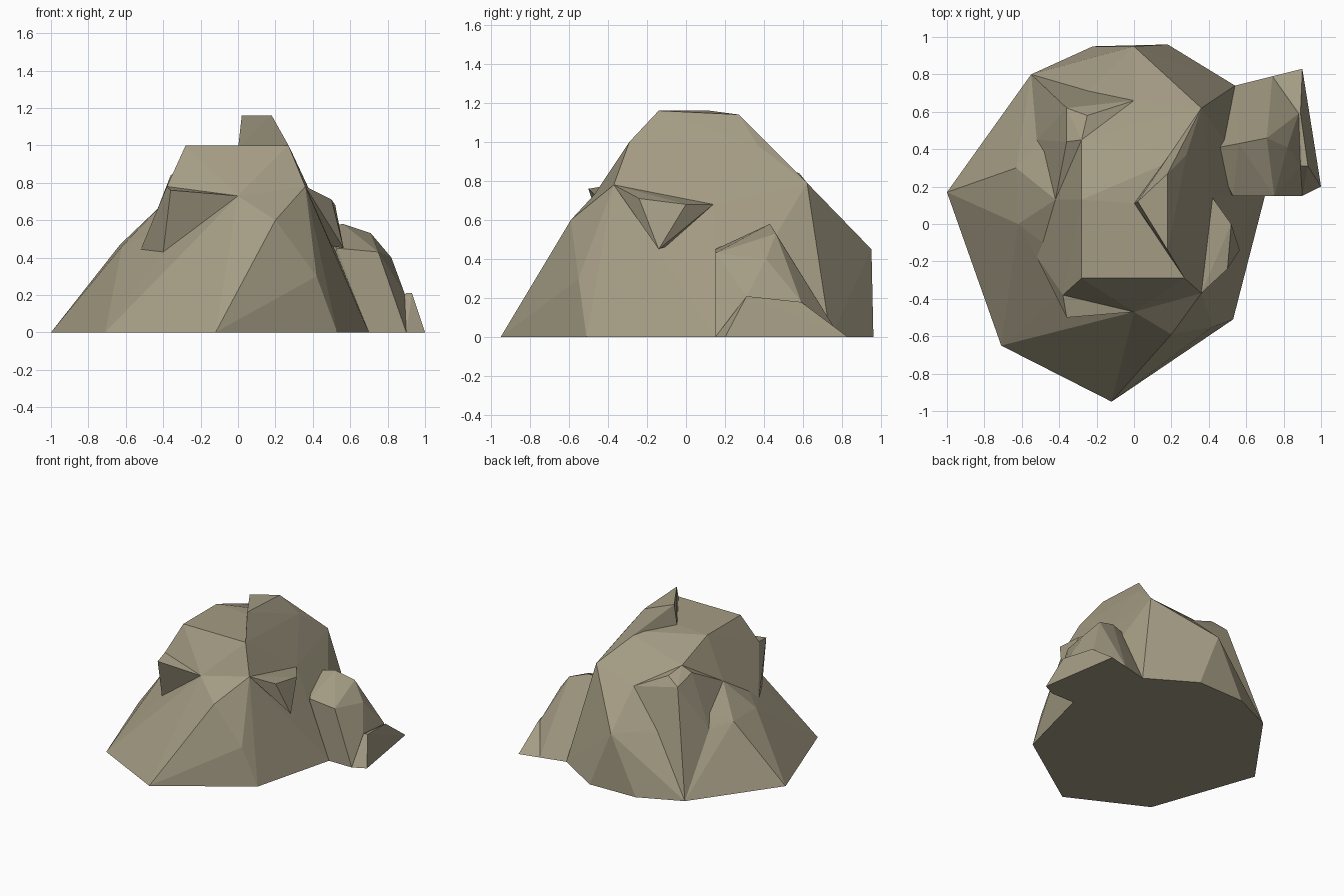
import bpy, bmesh, math

if "Cube" in bpy.data.objects:
    bpy.data.objects.remove(bpy.data.objects["Cube"])

rock = bpy.data.materials.new("rock")
rock.diffuse_color = (0.37, 0.33, 0.23, 1)
rock.use_nodes = True
rock.node_tree.nodes["Principled BSDF"].inputs["Base Color"].default_value = rock.diffuse_color


def facet_block(name, *points):
    """Flat-faced rock chunk wrapped around a few corner points."""
    bm = bmesh.new()
    for p in points:
        bm.verts.new(p)
    res = bmesh.ops.convex_hull(bm, input=bm.verts[:])
    loose = {g for g in res["geom_interior"] + res["geom_unused"]
             if isinstance(g, bmesh.types.BMVert)}
    bmesh.ops.delete(bm, geom=list(loose), context='VERTS')
    bmesh.ops.dissolve_limit(bm, angle_limit=math.radians(1),
                             verts=bm.verts[:], edges=bm.edges[:])
    bmesh.ops.recalc_face_normals(bm, faces=bm.faces[:])
    me = bpy.data.meshes.new(name)
    bm.to_mesh(me)
    bm.free()
    me.materials.append(rock)
    ob = bpy.data.objects.new(name, me)
    bpy.context.collection.objects.link(ob)
    return ob


# Corners shared between neighbouring chunks
brow = (0, -0.47, 0.73)
right_brow = (0.36, -0.37, 0.78)
right_back = (0.36, 0.62, 0.79)
back_mid = (0, 0.66, 0.72)
left_saddle = (-0.42, 0.13, 0.67)
left_step = (-0.53, -0.16, 0.42)
left_brow = (-0.38, -0.38, 0.78)
ledge_root = (-0.40, -0.39, 0.43)
right_hollow = (0.42, 0.14, 0.68)
back_base = (-0.55, 0.80, 0)
back_left_step = (-0.52, 0.45, 0.43)
right_foot = (0.70, 0.15, 0)
right_back_foot = (0.54, 0.74, 0)

# Broad lower slopes
facet_block(
    "lower_slopes",
    (-1, 0.17, 0), (-0.71, -0.65, 0), (-0.12, -0.95, 0), (0.53, -0.51, 0),
    right_foot, right_back_foot, (0.18, 0.96, 0), (-0.22, 0.95, 0), back_base,
    (-0.63, 0.30, 0.47), (-0.62, 0, 0.46), left_step, back_left_step,
    left_saddle, ledge_root, brow, (0, -0.60, 0.52), (0.20, -0.59, 0.60),
    (0.42, -0.55, 0.30), right_brow, right_back, right_hollow, back_mid,
    (0, 0.95, 0.45))

# Crown with the flat plateau
facet_block(
    "crown",
    (-0.28, -0.29, 1), (0.27, -0.29, 1), (-0.28, 0.13, 1), (0, 0.11, 1),
    (0.28, 0.37, 0.98), (-0.28, 0.45, 0.88), back_mid, right_back,
    right_brow, brow, left_brow, left_saddle, right_hollow)

# Wedge-shaped summit
facet_block(
    "summit",
    (0.02, 0.12, 1.16), (0.18, -0.14, 1.16), (0.18, 0.27, 1.14),
    (0.27, -0.29, 1), (0.28, 0.37, 0.98), (0, 0.11, 0.98),
    right_brow, right_back, right_hollow)

# Knob on the back left shoulder
facet_block(
    "back_shoulder",
    (-0.36, 0.62, 0.79), (-0.25, 0.58, 0.84), (-0.36, 0.44, 0.84),
    (-0.28, 0.45, 0.88), left_saddle, back_left_step, back_base, back_mid)

# Overhanging ledge at front left
facet_block(
    "front_ledge",
    left_brow, (-0.36, -0.50, 0.76), brow, ledge_root, left_step,
    left_saddle, (0, 0, 0.5))

# Jutting nose on the right flank
facet_block(
    "right_nose",
    right_brow, right_hollow, (0.50, -0.24, 0.71), (0.52, 0, 0.68),
    (0.565, -0.14, 0.45), (0.3, 0, 0.5))

# Outcrop on the right and its low fin
facet_block(
    "outcrop",
    (0.53, 0.15, 0.45), (0.75, 0.15, 0.43), (0.90, 0.15, 0), right_foot,
    (0.56, 0.43, 0.58), (0.71, 0.46, 0.53), (0.82, 0.41, 0.40),
    (0.89, 0.31, 0.21), (0.88, 0.59, 0.18), (0.74, 0.79, 0),
    right_back_foot, (0.35, 0.3, 0), (0.4, 0.4, 0.55))
facet_block(
    "outcrop_fin",
    (0.90, 0.31, 0.21), (0.93, 0.31, 0.21), (1, 0.20, 0), (0.90, 0.83, 0),
    (0.89, 0.59, 0.18), (0.90, 0.15, 0), (0.74, 0.79, 0), (0.6, 0.4, 0))
